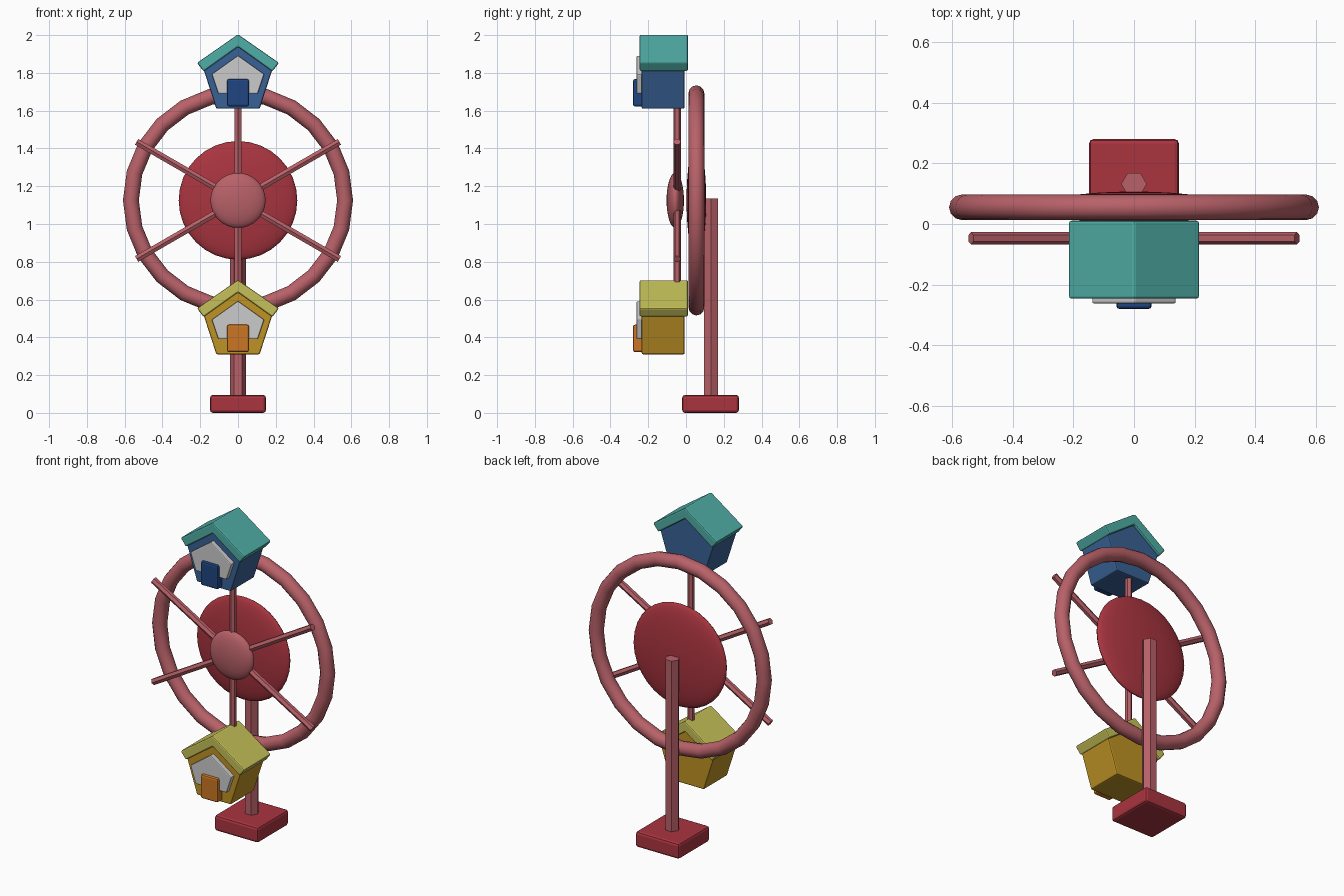
import bpy, bmesh, math

if "Cube" in bpy.data.objects:
    bpy.data.objects.remove(bpy.data.objects["Cube"])

def mat(name, rgb):
    m = bpy.data.materials.new(name)
    m.diffuse_color = (*rgb, 1)
    m.use_nodes = True
    m.node_tree.nodes["Principled BSDF"].inputs["Base Color"].default_value = m.diffuse_color
    return m

RED = mat("red", (0.40, 0.035, 0.05))
ROSE = mat("rose", (0.48, 0.12, 0.14))

def finish(name, m, angle=35):
    ob = bpy.context.object
    ob.name = name
    if m:
        ob.data.materials.append(m)
    bpy.ops.object.shade_smooth_by_angle(angle=math.radians(angle))
    return ob

def bevel(ob, width):
    b = ob.modifiers.new("bevel", 'BEVEL')
    b.width, b.segments, b.limit_method = width, 2, 'ANGLE'
    b.angle_limit = math.radians(30)

def prism(name, half, y0, y1, m, width, dz=0):
    """Mirror a half profile (x, z) and extrude it along y."""
    pts = half + [(-x, z) for x, z in reversed(half) if x > 0]
    bm = bmesh.new()
    face = bm.faces.new([bm.verts.new((x, y0, z + dz)) for x, z in pts])
    ext = bmesh.ops.extrude_face_region(bm, geom=[face])
    new = [v for v in ext["geom"] if isinstance(v, bmesh.types.BMVert)]
    bmesh.ops.translate(bm, verts=new, vec=(0, y1 - y0, 0))
    bmesh.ops.recalc_face_normals(bm, faces=bm.faces)
    me = bpy.data.meshes.new(name)
    bm.to_mesh(me)
    bm.free()
    ob = bpy.data.objects.new(name, me)
    bpy.context.collection.objects.link(ob)
    if m:
        me.materials.append(m)
    bevel(ob, width)
    return ob

HUB_Z = 1.125

# base and post
base = prism("base", [(0.148, 0.0), (0.148, 0.095)], -0.02, 0.28, RED, 0.015)
bpy.ops.mesh.primitive_cylinder_add(vertices=6, radius=0.042, depth=1.06,
                                    location=(0, 0.132, 0.605), rotation=(0, 0, math.pi / 6))
finish("post", ROSE)

# wheel rim
bpy.ops.mesh.primitive_torus_add(major_segments=24, minor_segments=12, major_radius=0.567,
                                 minor_radius=0.042, location=(0, 0.055, HUB_Z),
                                 rotation=(math.pi / 2, 0, 0))
finish("wheel_rim", ROSE, 60)

# flattened round disc and hub
for name, r, t, y, m in (("wheel_disc", 0.314, 0.052, 0.055, RED),
                         ("hub", 0.146, 0.046, -0.057, ROSE)):
    bpy.ops.mesh.primitive_uv_sphere_add(segments=32, ring_count=16, radius=1,
                                         location=(0, y, HUB_Z), rotation=(math.pi / 2, 0, 0))
    bpy.context.object.scale = (r, r, t)
    finish(name, m, 80)

# three long spokes through the hub
for i in range(3):
    bpy.ops.mesh.primitive_cylinder_add(vertices=6, radius=0.02, depth=1.24,
                                        location=(0, -0.047, HUB_Z),
                                        rotation=(0, math.radians(60 * i), 0))
    finish(f"spoke_{i + 1}", ROSE)

# house-shaped cabins: pentagon body, chevron roof, grey window, door
cabins = (
    ("upper", 0.0, (0.04, 0.12, 0.30), (0.08, 0.42, 0.38), (0.014, 0.06, 0.22)),
    ("lower", -1.30, (0.52, 0.29, 0.018), (0.56, 0.53, 0.10), (0.60, 0.18, 0.018)),
)
R, C = 0.195, 1.768
body = [(R * math.sin(math.radians(a)), C - R * math.cos(math.radians(a))) for a in (36, 108)]
body.append((0, C + R))
roof = [(0, 1.938), (0.182, 1.808), (0.217, 1.853), (0, 2.004)]
window = [(0.104, 1.69), (0.139, 1.793), (0, 1.892)]
door = [(0.058, 1.622), (0.058, 1.767)]
for side, dz, body_c, roof_c, door_c in cabins:
    prism(side + "_cabin_body", body, -0.235, -0.007, mat(side + "_body", body_c), 0.008, dz)
    prism(side + "_cabin_roof", roof, -0.246, 0.011, mat(side + "_roof", roof_c), 0.008, dz)
    prism(side + "_cabin_window", window, -0.262, -0.22, None, 0.006, dz)
    prism(side + "_cabin_door", door, -0.28, -0.22, mat(side + "_door", door_c), 0.01, dz)
